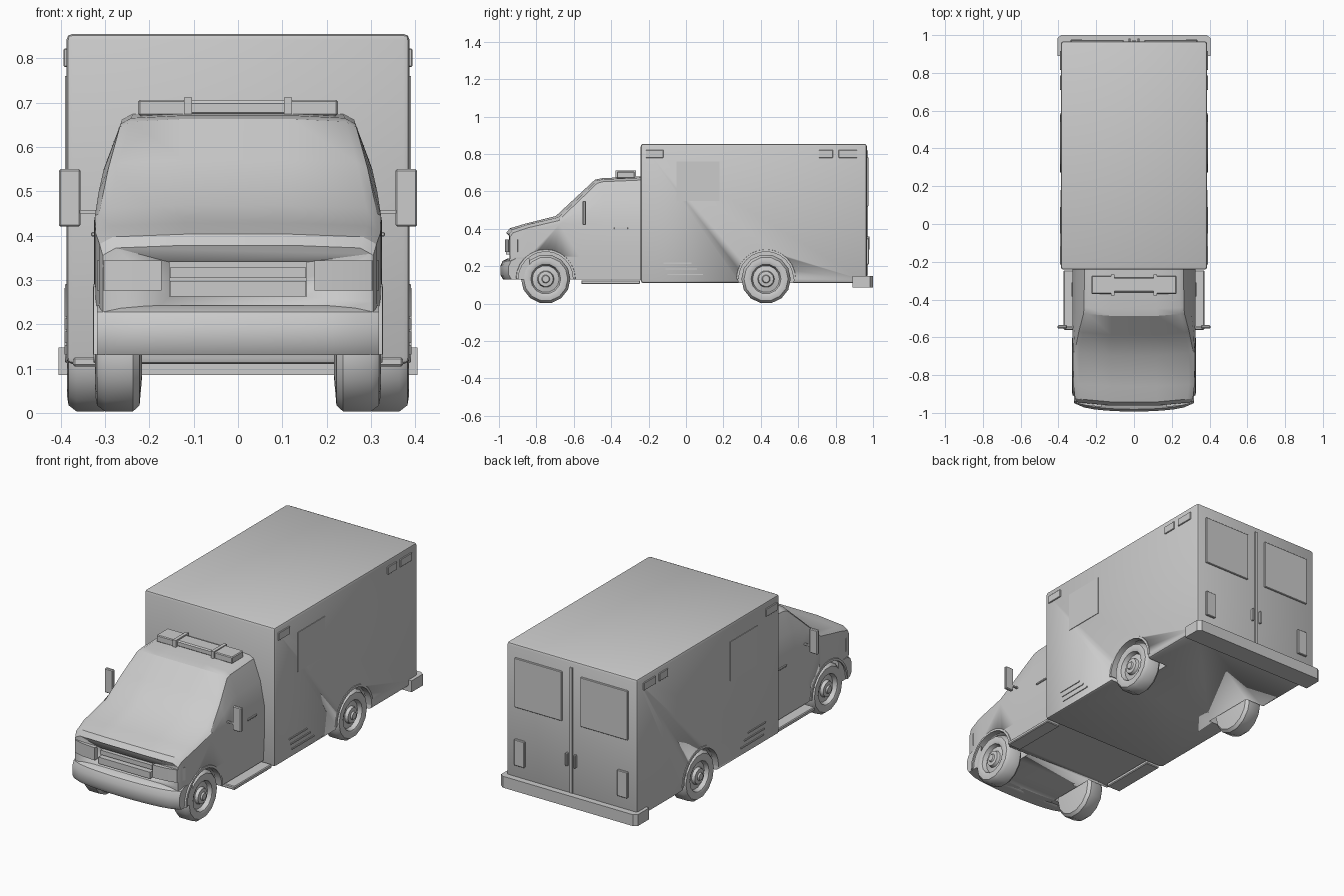
import bpy, bmesh, math
from mathutils import Vector

cube = bpy.data.objects.get("Cube")
if cube:
    bpy.data.objects.remove(cube, do_unlink=True)

grey = bpy.data.materials.new("plain grey")
grey.use_nodes = True
grey.diffuse_color = (0.6, 0.6, 0.6, 1)
grey.node_tree.nodes["Principled BSDF"].inputs["Base Color"].default_value = (0.6, 0.6, 0.6, 1)


def finish(name, bm, angle=35):
    bmesh.ops.recalc_face_normals(bm, faces=bm.faces)
    mesh = bpy.data.meshes.new(name)
    bm.to_mesh(mesh)
    bm.free()
    mesh.materials.append(grey)
    obj = bpy.data.objects.new(name, mesh)
    bpy.context.collection.objects.link(obj)
    bpy.ops.object.select_all(action='DESELECT')
    obj.select_set(True)
    bpy.context.view_layer.objects.active = obj
    bpy.ops.object.shade_smooth_by_angle(angle=math.radians(angle))
    return obj


def box(name, x, y, z, bevel=0.0, segments=1):
    """Box from three (low, high) ranges."""
    bm = bmesh.new()
    bmesh.ops.create_cube(bm, size=1)
    for v in bm.verts:
        v.co = Vector([(r[0] + r[1]) / 2 + c * (r[1] - r[0]) for r, c in zip((x, y, z), v.co)])
    if bevel:
        bmesh.ops.bevel(bm, geom=bm.edges[:], offset=bevel, segments=segments, profile=0.5, affect='EDGES')
    return finish(name, bm)


def pair(name, x, y, z, bevel=0.0):
    """The same box on both sides of the vehicle."""
    box("left_" + name, x, y, z, bevel)
    box("right_" + name, (-x[1], -x[0]), y, z, bevel)


def loft(name, rings, angle=35):
    """Skin closed rings of equal length and cap both ends."""
    bm = bmesh.new()
    rows = [[bm.verts.new(p) for p in ring] for ring in rings]
    n = len(rows[0])
    for a, b in zip(rows, rows[1:]):
        for i in range(n):
            bm.faces.new((a[i], a[(i + 1) % n], b[(i + 1) % n], b[i]))
    bm.faces.new(rows[0])
    bm.faces.new(rows[-1])
    return finish(name, bm, angle)


def lathe(name, profile, side, centre, sides):
    """Spin (radius, x) points round the axle."""
    rings = [[(side * x, centre[0] + r * math.cos(2 * math.pi * i / sides),
               centre[1] + r * math.sin(2 * math.pi * i / sides)) for i in range(sides)]
             for r, x in profile]
    return loft(name, rings, 40)


def cut(target, cutter):
    mod = target.modifiers.new("cut", 'BOOLEAN')
    mod.operation = 'DIFFERENCE'
    mod.solver = 'EXACT'
    mod.object = cutter
    cutter.hide_render = True
    bpy.ops.object.select_all(action='DESELECT')
    bpy.context.view_layer.objects.active = target
    target.select_set(True)
    bpy.ops.object.modifier_apply(modifier=mod.name)
    bpy.data.objects.remove(cutter, do_unlink=True)


# Cab: cross-sections along the length, narrowing above the belt line
def cab_ring(y, zt, w, bow):
    belt = min(0.43, zt - 0.04)
    def width(z):
        return w - 0.055 * (max(0, z - 0.43) / 0.24) ** 1.3
    mid = (belt + zt) / 2
    half = [(w - 0.005, 0.13), (w, 0.25), (width(belt), belt), (width(mid), mid),
            (width(zt) - 0.006, zt - 0.016), (width(zt) - 0.03, zt - 0.003), (0.12, zt + 0.003)]
    full = half + [(-x, z) for x, z in reversed(half)]
    return [(x, y + bow * (x / 0.3) ** 2, z) for x, z in full]


stations = [(-0.965, 0.375, 0.305, 0.022), (-0.945, 0.4, 0.312, 0.02), (-0.86, 0.425, 0.321, 0.01),
            (-0.7, 0.465, 0.324, 0.02), (-0.59, 0.567, 0.325, 0.02), (-0.49, 0.66, 0.325, 0.02),
            (-0.45, 0.668, 0.325, 0.01), (-0.235, 0.677, 0.325, 0)]
cab = loft("cab", [cab_ring(*s) for s in stations], 30)

# Rear module
module = box("rear_module", (-0.387, 0.387), (-0.242, 0.967), (0.11, 0.855), 0.014, 2)

# Wheel arches and wheels
AXLE_Z = 0.132
tyre = [(0.06, -0.105), (0.118, -0.1), (0.132, -0.085), (0.132, -0.022), (0.118, -0.004),
        (0.095, 0), (0.08, -0.006), (0.072, -0.028), (0.045, -0.022), (0.04, -0.006),
        (0.022, -0.004), (0.018, 0.004)]
for label, y, outer, body, radius in (("front", -0.75, 0.322, cab, 0.15),
                                      ("rear", 0.428, 0.386, module, 0.15)):
    for side_name, side in (("left", 1), ("right", -1)):
        cutter = lathe("arch_cutter", [(radius, outer - 0.12), (radius, outer + 0.1)], side, (y, AXLE_Z), 20)
        cut(body, cutter)
        lathe(f"{label}_{side_name}_wheel", [(r, outer + x) for r, x in tyre], side, (y, AXLE_Z), 14)
        # Flare: a half ring round the arch
        rings = []
        for i in range(13):
            a = math.pi * i / 12
            rings.append([(side * (outer + dx), y + r * math.cos(a), AXLE_Z + r * math.sin(a))
                          for r, dx in ((radius - 0.004, -0.03), (radius - 0.004, 0.005),
                                        (radius + 0.008, 0.004), (radius + 0.016, -0.03))])
        loft(f"{label}_{side_name}_arch_flare", rings)

# Front bumper: bowed rounded bar wrapping the corners
rings = []
for i in range(13):
    t = i / 6 - 1
    x, y = 0.318 * t, -0.993 + 0.025 * t * t + 0.02 * t ** 8
    rings.append([(x, y + 0.11, 0.13), (x, y + 0.015, 0.13), (x, y, 0.155), (x, y, 0.2),
                  (x, y + 0.012, 0.228), (x, y + 0.04, 0.242), (x, y + 0.11, 0.242)])
loft("front_bumper", rings)

# Grille recess with a lower bar
cut(cab, box("grille_cutter", (-0.155, 0.155), (-1.1, -0.925), (0.262, 0.34)))
box("grille_lower_bar", (-0.153, 0.153), (-0.962, -0.92), (0.262, 0.297))
box("grille_upper_slat", (-0.153, 0.153), (-0.945, -0.92), (0.304, 0.328))

# Headlights wrapping round the corners
for side_name, side in (("left", 1), ("right", -1)):
    outline = [(0.172, -0.968), (0.25, -0.961), (0.302, -0.948), (0.318, -0.9), (0.3, -0.89), (0.172, -0.93)]
    loft(side_name + "_headlight", [[(side * x, y, z) for x, y in outline] for z in (0.276, 0.344)])

# Cab fittings
pair("running_board", (0.29, 0.372), (-0.56, -0.245), (0.105, 0.125), 0.004)
pair("mirror", (0.355, 0.404), (-0.553, -0.535), (0.42, 0.55), 0.004)
pair("mirror_arm", (0.3, 0.38), (-0.55, -0.54), (0.45, 0.458))
pair("door_handle", (0.32, 0.331), (-0.385, -0.31), (0.398, 0.408), 0.002)
pair("beacon_end", (0.115, 0.225), (-0.37, -0.275), (0.67, 0.706), 0.004)
pair("beacon_band", (0.104, 0.122), (-0.378, -0.268), (0.67, 0.711))
box("beacon_centre", (-0.11, 0.11), (-0.362, -0.282), (0.672, 0.704), 0.006)

# Side marker lights, panel and vents
for name, y in (("front_marker", (-0.215, -0.12)), ("middle_marker", (0.71, 0.785)), ("rear_marker", (0.815, 0.915))):
    pair(name, (0.38, 0.393), y, (0.78, 0.822), 0.002)
pair("side_panel", (0.385, 0.39), (-0.05, 0.18), (0.55, 0.76))
for i in range(3):
    pair(f"vent_{i + 1}", (0.38, 0.391), (-0.12 + 0.01 * i, 0.03 + 0.03 * i), (0.212 - 0.03 * i, 0.219 - 0.03 * i))

# Rear doors: window frames, lamps, centre strip and handles
pair("rear_window", (0.055, 0.335), (0.96, 0.975), (0.52, 0.785), 0.003)
pair("tail_lamp", (0.275, 0.335), (0.96, 0.978), (0.21, 0.35), 0.003)
pair("rear_door_handle", (0.018, 0.03), (0.96, 0.982), (0.29, 0.36), 0.003)
box("door_seam_strip", (-0.008, 0.008), (0.96, 0.974), (0.15, 0.82))

# Rear bumper: bar with chamfered ends wrapping the corners
outline = [(0.405, 0.89), (0.405, 0.985), (0.385, 1.0), (-0.385, 1.0), (-0.405, 0.985), (-0.405, 0.89),
           (-0.36, 0.89), (0.36, 0.89)]
loft("rear_bumper", [[(x, y, z) for x, y in outline] for z in (0.086, 0.147)])
